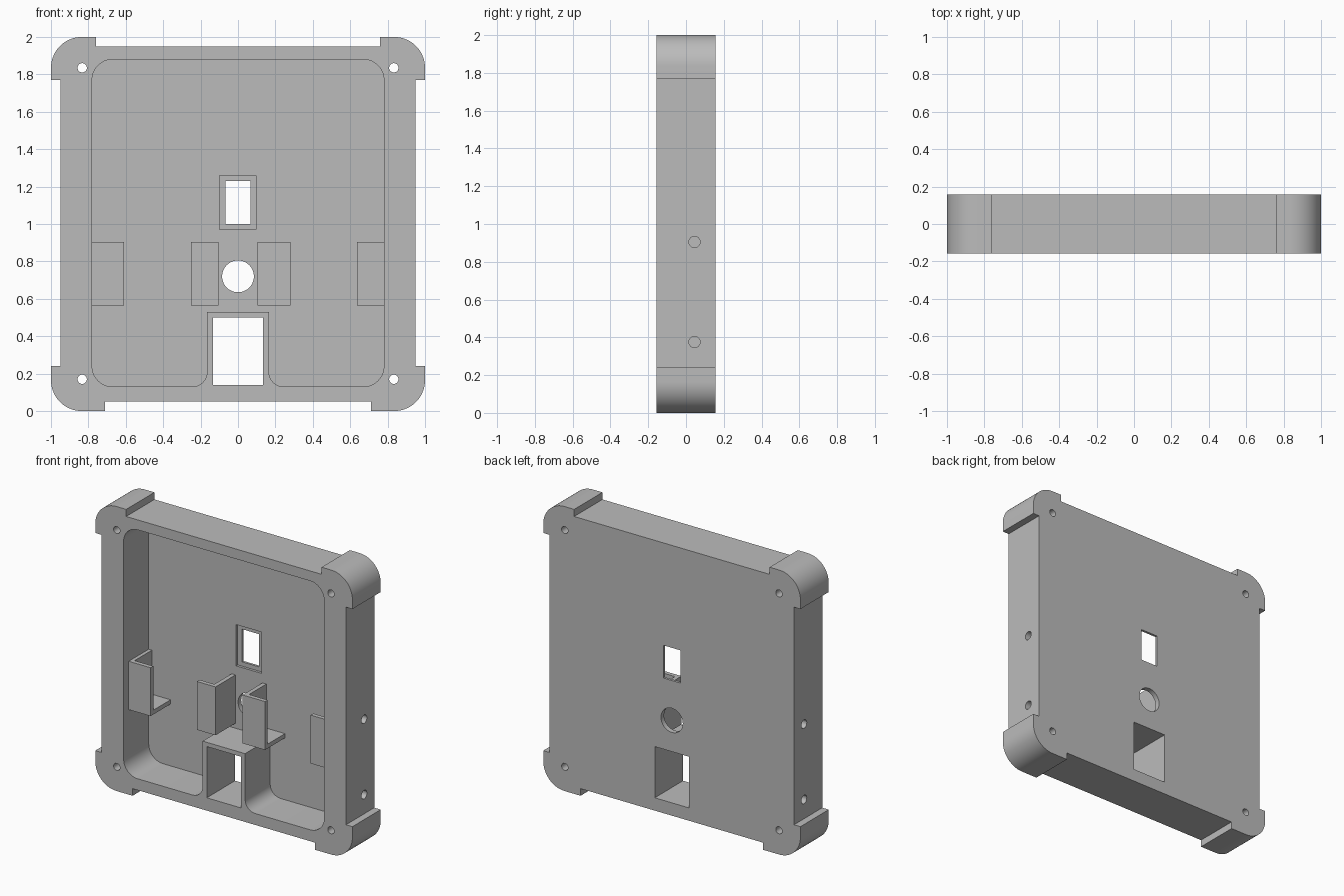
import bpy, bmesh, math
from mathutils import Vector

if "Cube" in bpy.data.objects:
    bpy.data.objects.remove(bpy.data.objects["Cube"])

HALF = 0.157      # half the case depth
FLOOR = 0.122     # inner face of the back panel

grey = bpy.data.materials.new("light grey plastic")
grey.diffuse_color = (0.5, 0.5, 0.5, 1)
grey.use_nodes = True
grey.node_tree.nodes["Principled BSDF"].inputs["Base Color"].default_value = grey.diffuse_color


def rounded(corners, steps=14):
    """Polygon in x, z from (x, z, radius) corners with right angles."""
    pts, n = [], len(corners)
    for i, c in enumerate(corners):
        p = Vector(c[:2])
        r = c[2] if len(c) > 2 else 0
        if not r:
            pts.append(p)
            continue
        a = (Vector(corners[i - 1][:2]) - p).normalized()
        b = (Vector(corners[(i + 1) % n][:2]) - p).normalized()
        centre = p + (a + b) * r
        for k in range(steps + 1):
            t = math.pi / 2 * k / steps
            pts.append(centre - b * r * math.cos(t) - a * r * math.sin(t))
    return pts


def circle(x, z, r, steps=40):
    return [Vector((x + r * math.cos(2 * math.pi * i / steps),
                    z + r * math.sin(2 * math.pi * i / steps))) for i in range(steps)]


def rect(x0, x1, z0, z1):
    return [Vector(p) for p in ((x0, z0), (x1, z0), (x1, z1), (x0, z1))]


def prism(name, outline, y0, y1, along_x=False):
    """Extrude an outline along y, or along x when along_x is set."""
    bm = bmesh.new()
    place = (lambda p: (y0, p.x, p.y)) if along_x else (lambda p: (p.x, y0, p.y))
    face = bm.faces.new([bm.verts.new(place(p)) for p in outline])
    out = bmesh.ops.extrude_face_region(bm, geom=[face])
    moved = [v for v in out["geom"] if isinstance(v, bmesh.types.BMVert)]
    step = (y1 - y0, 0, 0) if along_x else (0, y1 - y0, 0)
    bmesh.ops.translate(bm, verts=moved, vec=step)
    bmesh.ops.recalc_face_normals(bm, faces=bm.faces)
    mesh = bpy.data.meshes.new(name)
    bm.to_mesh(mesh)
    bm.free()
    mesh.materials.append(grey)
    ob = bpy.data.objects.new(name, mesh)
    bpy.context.collection.objects.link(ob)
    return ob


def cut(ob, cutter):
    """Subtract the cutter from the object and discard it."""
    cutter.hide_render = True
    mod = ob.modifiers.new("cut", 'BOOLEAN')
    mod.operation, mod.solver, mod.object = 'DIFFERENCE', 'EXACT', cutter
    bpy.ops.object.select_all(action='DESELECT')
    bpy.context.view_layer.objects.active = ob
    ob.select_set(True)
    bpy.ops.object.modifier_apply(modifier=mod.name)
    bpy.data.objects.remove(cutter)


# Case body with raised corner bumpers
R = 0.165
case = prism("case", rounded([
    (-1, 0, R), (-.71, 0), (-.71, .05), (.71, .05), (.71, 0), (1, 0, R),
    (1, .24), (.95, .24), (.95, 1.77), (1, 1.77), (1, 2, R), (.76, 2),
    (.76, 1.95), (-.76, 1.95), (-.76, 2), (-1, 2, R), (-1, 1.77),
    (-.95, 1.77), (-.95, .24), (-1, .24)]), -HALF, HALF)

# Front cavity, leaving a tunnel block at the bottom
cut(case, prism("cavity_cutter", rounded([
    (-.78, .13, .11), (-.165, .13, .08), (-.165, .53), (.165, .53),
    (.165, .13, .08), (.78, .13, .11), (.78, 1.88, .11), (-.78, 1.88, .11)]),
    -0.3, FLOOR))

# Tunnel opening, centre hole, window and its shallow recess
cut(case, prism("tunnel_cutter", rect(-.133, .133, .14, .5), -0.3, 0.3))
cut(case, prism("round_hole_cutter", circle(0, .72, .085), 0, 0.3))
cut(case, prism("recess_cutter", rect(-.1, .097, .97, 1.26), 0, 0.14))
cut(case, prism("window_cutter", rect(-.068, .066, 1, 1.23), 0, 0.3))

# Corner screw holes and blind side holes
for sx in (-1, 1):
    for z in (.17, 1.835):
        cut(case, prism("screw_cutter", circle(sx * .833, z, .025, 24), -0.3, 0.3))
    for z in (.375, .905):
        cut(case, prism("side_hole_cutter", circle(.045, z, .03, 24),
                        sx * .84, sx * 1.1, along_x=True))

bpy.ops.object.select_all(action='DESELECT')
case.select_set(True)
bpy.context.view_layer.objects.active = case
bpy.ops.object.shade_smooth_by_angle(angle=math.radians(30))

# Pocket brackets: front plate, one side arm and a bottom shelf
T = 0.03
for name, x0, x1, arm in (("left_outer_bracket", -.785, -.61, -1),
                          ("left_inner_bracket", -.25, -.105, 1),
                          ("right_inner_bracket", .105, .28, -1),
                          ("right_outer_bracket", .635, .785, 1)):
    bracket = prism(name, rect(x0, x1, .565, .905), -.1, FLOOR + .003)
    inner = (x0 + T, x1 + .1) if arm < 0 else (x0 - .1, x1 - T)
    cut(bracket, prism("pocket_cutter", rect(*inner, .565 + T, 1.1), -.1 + T, 0.3))
